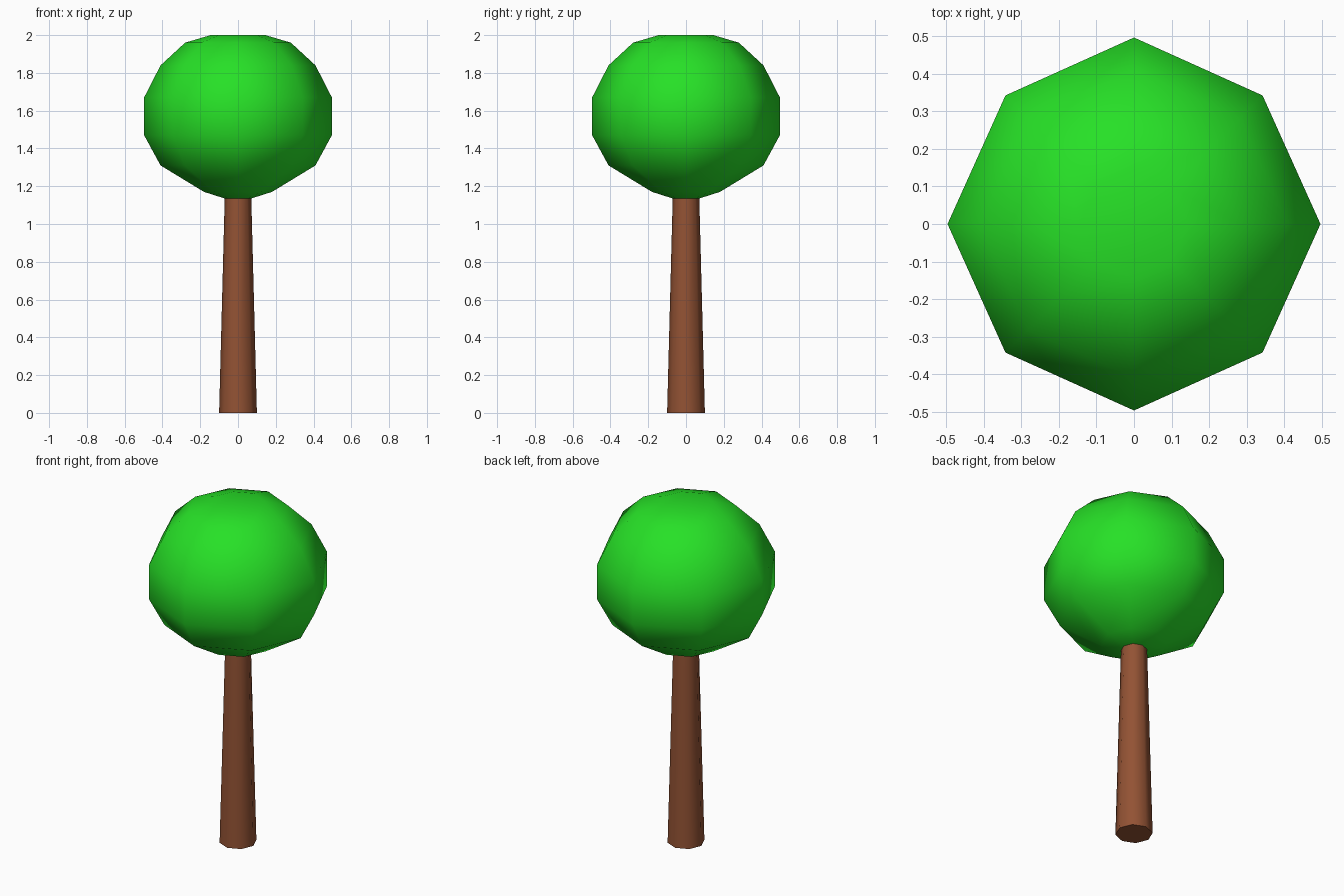
import bpy, bmesh, math

if "Cube" in bpy.data.objects:
    bpy.data.objects.remove(bpy.data.objects["Cube"])

SIDES = 8


def material(name, color):
    m = bpy.data.materials.new(name)
    m.diffuse_color = (*color, 1)
    m.use_nodes = True
    m.node_tree.nodes["Principled BSDF"].inputs["Base Color"].default_value = m.diffuse_color
    return m


def lathe(name, profile, mat, diagonal=1.0, angle=60):
    """Turn an (r, z) profile into an eight-sided closed solid."""
    bm = bmesh.new()
    rings = []
    for r, z in profile:
        ring = []
        for i in range(SIDES):
            a = 2 * math.pi * i / SIDES
            rr = r * (diagonal if i % 2 else 1)
            ring.append(bm.verts.new((rr * math.cos(a), rr * math.sin(a), z)))
        rings.append(ring)
    for lo, hi in zip(rings, rings[1:]):
        for i in range(SIDES):
            j = (i + 1) % SIDES
            bm.faces.new((lo[i], lo[j], hi[j], hi[i]))
    bm.faces.new(rings[0][::-1])
    bm.faces.new(rings[-1])
    me = bpy.data.meshes.new(name)
    bm.to_mesh(me)
    bm.free()
    me.materials.append(mat)
    ob = bpy.data.objects.new(name, me)
    bpy.context.collection.objects.link(ob)
    bpy.ops.object.select_all(action='DESELECT')
    ob.select_set(True)
    bpy.context.view_layer.objects.active = ob
    bpy.ops.object.shade_smooth_by_angle(angle=math.radians(angle))
    return ob


leaf_green = material("leaf green", (0.02, 0.75, 0.02))
bark_brown = material("bark brown", (0.29, 0.085, 0.034))

# Tapered trunk
lathe("trunk", [(0.10, 0), (0.07, 1.15)], bark_brown)

# Ball-shaped crown
lathe("crown", [(0.07, 1.135), (0.18, 1.17), (0.41, 1.31), (0.497, 1.47),
                (0.497, 1.67), (0.41, 1.84), (0.28, 1.96), (0.145, 2.0)],
      leaf_green, diagonal=0.975)
